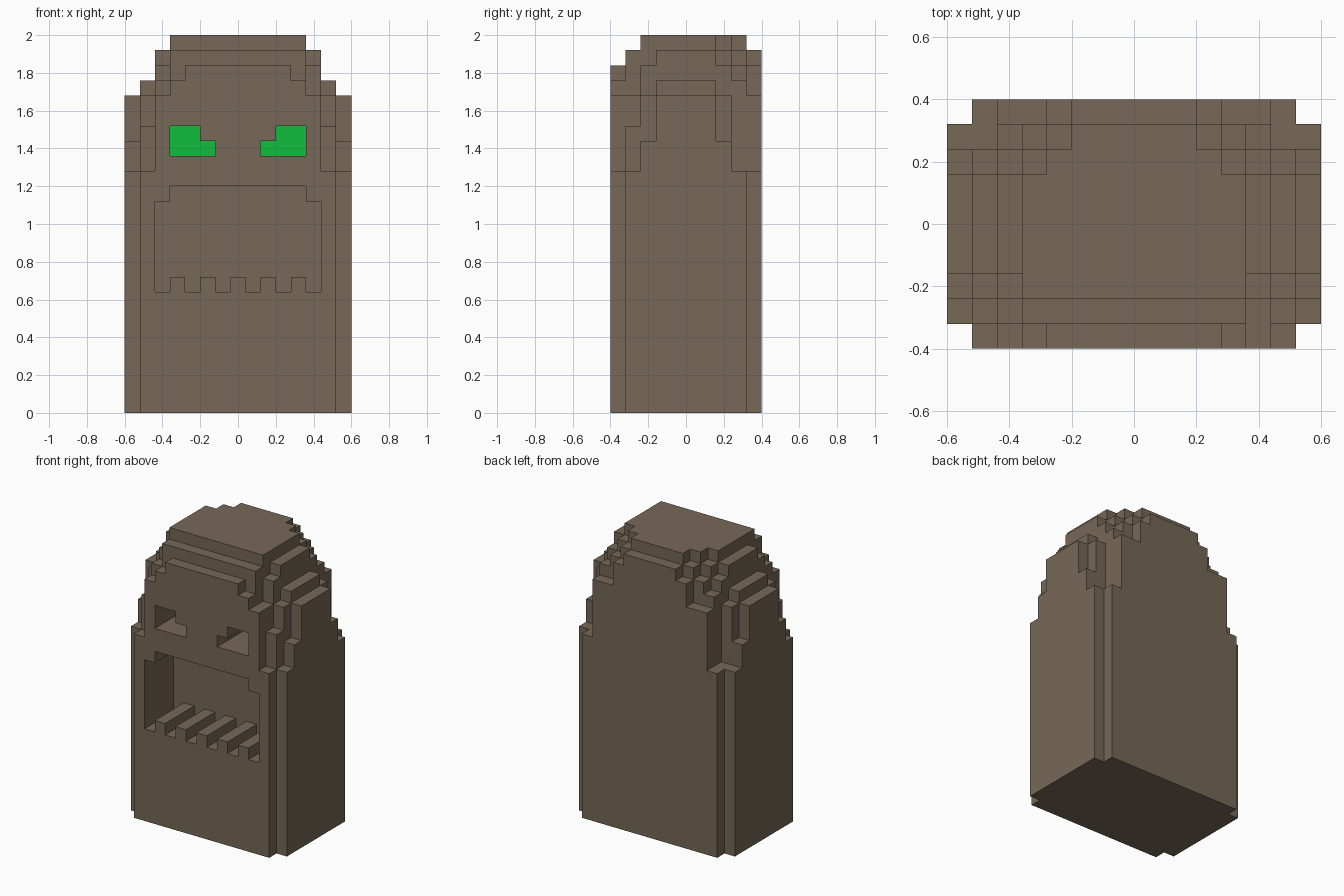
import bpy
import bmesh
from mathutils import Vector

UNIT = 0.08          # edge length of one block
HALF_DEPTH = 5       # blocks from the centre to the front or back
MOUTH_DEPTH = 4
EYE_DEPTH = 5

cube = bpy.data.objects.get("Cube")
if cube:
    bpy.data.objects.remove(cube, do_unlink=True)


def make_material(name, colour):
    mat = bpy.data.materials.new(name)
    mat.use_nodes = True
    mat.diffuse_color = colour
    shader = next(n for n in mat.node_tree.nodes if n.type == 'BSDF_PRINCIPLED')
    shader.inputs["Base Color"].default_value = colour
    shader.inputs["Roughness"].default_value = 0.9
    return mat


stone = make_material("brown stone", (0.181, 0.138, 0.095, 1))
glow = make_material("eye green", (0.005, 0.52, 0.045, 1))

# Column heights from the flat middle out to the side, for each row front to back
MIDDLE_ROW = (25, 25, 25, 24, 22, 21)
ROWS = [
    (23, 23, 22, 21, 16, 0),
    (24, 24, 24, 22, 19, 16),
    (25, 25, 25, 23, 21, 18),
    *[MIDDLE_ROW] * 4,
    (25, 25, 24, 23, 21, 18),
    (25, 24, 23, 22, 16, 16),
    (24, 23, 21, 21, 16, 0),
]


def column_height(col, row):
    if col == 5 and row == 1:      # one broken corner
        return 21
    return ROWS[row][max(abs(col) - 2, 0)]


def in_mouth(col, row, level):
    side = abs(col)
    if row >= MOUTH_DEPTH:
        return False
    if level == 8:                 # gaps between the teeth
        return side <= 5 and side % 2 == 1
    return (9 <= level < 14 and side <= 5) or (level == 14 and side <= 4)


def in_eye(col, row, level):
    side = abs(col)
    if row >= EYE_DEPTH:
        return False
    return (level == 17 and 2 <= side <= 4) or (level == 18 and 3 <= side <= 4)


def is_solid(col, row, level):
    if abs(col) > 7 or not 0 <= row < len(ROWS) or level < 0:
        return False
    if in_mouth(col, row, level) or in_eye(col, row, level):
        return False
    return level < column_height(col, row)


def add_side(bm, centre, axis, sign):
    """Add the square side of a block that faces along the given axis."""
    normal, u, v = Vector(), Vector(), Vector()
    normal[axis] = sign / 2
    u[(axis + 1) % 3] = 0.5
    v[(axis + 2) % 3] = 0.5 * sign
    corners = (-u - v, u - v, u + v, v - u)
    return bm.faces.new([bm.verts.new((centre + normal + c) * UNIT) for c in corners])


# Stepped stone head with carved mouth, teeth and eye sockets
bm = bmesh.new()
for col in range(-7, 8):
    for row in range(len(ROWS)):
        for level in range(25):
            if not is_solid(col, row, level):
                continue
            centre = Vector((col, row - HALF_DEPTH + 0.5, level + 0.5))
            for axis in range(3):
                for sign in (-1, 1):
                    neighbour = [col, row, level]
                    neighbour[axis] += sign
                    if is_solid(*neighbour):
                        continue
                    face = add_side(bm, centre, axis, sign)
                    # Eyes glow on the back wall of each socket
                    if axis == 1 and sign < 0 and in_eye(*neighbour):
                        face.material_index = 1

bmesh.ops.remove_doubles(bm, verts=bm.verts, dist=UNIT / 100)
mesh = bpy.data.meshes.new("stone_head")
bm.to_mesh(mesh)
bm.free()
mesh.materials.append(stone)
mesh.materials.append(glow)
head = bpy.data.objects.new("stone_head", mesh)
bpy.context.collection.objects.link(head)
